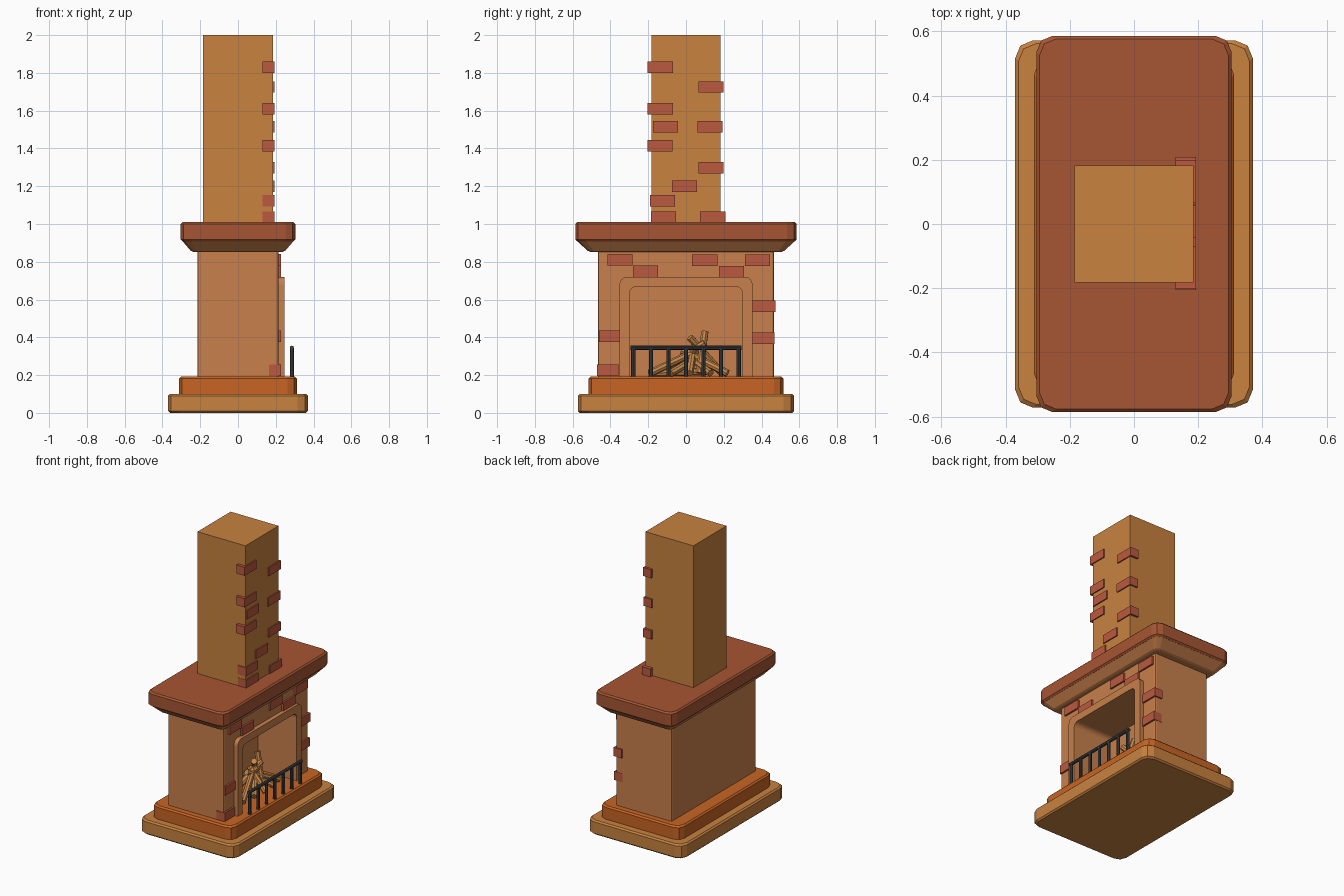
import bpy, bmesh, math
from mathutils import Vector

if "Cube" in bpy.data.objects:
    bpy.data.objects.remove(bpy.data.objects["Cube"])


def material(name, rgb):
    m = bpy.data.materials.new(name)
    m.diffuse_color = (*rgb, 1)
    m.use_nodes = True
    m.node_tree.nodes["Principled BSDF"].inputs["Base Color"].default_value = m.diffuse_color
    return m


TAN = material("tan_plaster", (0.58, 0.223, 0.05))
ORANGE = material("orange_tile", (0.58, 0.13, 0.017))
CLAY = material("clay_wall", (0.58, 0.216, 0.07))
RUST = material("rust_stone", (0.38, 0.09, 0.032))
BRICK = material("red_brick", (0.5, 0.1, 0.05))
IRON = material("dark_iron", (0.05, 0.055, 0.06))
WOOD = material("firewood", (0.58, 0.25, 0.07))


def finish(name, bm, mat):
    bmesh.ops.recalc_face_normals(bm, faces=bm.faces)
    me = bpy.data.meshes.new(name)
    bm.to_mesh(me)
    bm.free()
    me.materials.append(mat)
    ob = bpy.data.objects.new(name, me)
    bpy.context.collection.objects.link(ob)
    return ob


def loft(name, rings, mat, seg=2):
    """Stack of rounded rectangles: (half x, half y, z, corner radius)."""
    bm = bmesh.new()
    loops = []
    for hx, hy, z, r in rings:
        loop = []
        for i, (sx, sy) in enumerate([(1, 1), (-1, 1), (-1, -1), (1, -1)]):
            for k in range(seg + 1):
                a = math.pi / 2 * (i + k / seg)
                loop.append(bm.verts.new((sx * (hx - r) + r * math.cos(a),
                                          sy * (hy - r) + r * math.sin(a), z)))
        loops.append(loop)
    n = len(loops[0])
    for a, b in zip(loops, loops[1:]):
        for i in range(n):
            j = (i + 1) % n
            bm.faces.new((a[i], a[j], b[j], b[i]))
    bm.faces.new(loops[0])
    bm.faces.new(loops[-1])
    return finish(name, bm, mat)


def slab(name, hx, hy, z0, z1, r, mat, e=0.01):
    return loft(name, [(hx - e, hy - e, z0, r), (hx, hy, z0 + e, r),
                       (hx, hy, z1 - e, r), (hx - e, hy - e, z1, r)], mat)


def box(name, lo, hi, mat):
    bm = bmesh.new()
    bmesh.ops.create_cube(bm, size=1)
    lo, hi = Vector(lo), Vector(hi)
    for v in bm.verts:
        v.co = Vector([(lo[i] + hi[i]) / 2 + v.co[i] * (hi[i] - lo[i]) for i in range(3)])
    return finish(name, bm, mat)


def rod(name, p, q, r, mat, sides=8):
    p, q = Vector(p), Vector(q)
    bm = bmesh.new()
    bmesh.ops.create_cone(bm, cap_ends=True, segments=sides, radius1=r, radius2=r,
                          depth=(q - p).length)
    ob = finish(name, bm, mat)
    ob.location = (p + q) / 2
    ob.rotation_euler = (q - p).to_track_quat('Z', 'Y').to_euler()
    return ob


def arch(hw, z0, z1, r, seg=4):
    """Open outline (y, z) with rounded top corners."""
    pts = [(hw, z0)]
    for s, a0 in ((1, 0), (-1, math.pi / 2)):
        for k in range(seg + 1):
            a = a0 + math.pi / 2 * k / seg
            pts.append((s * (hw - r) + r * math.cos(a), z1 - r + r * math.sin(a)))
    return pts + [(-hw, z0)]


def extrude_x(bm, depth):
    res = bmesh.ops.extrude_face_region(bm, geom=bm.faces[:])
    for v in res["geom"]:
        if isinstance(v, bmesh.types.BMVert):
            v.co.x += depth


# stepped base
slab("base_slab", 0.37, 0.572, 0, 0.10, 0.055, TAN)
slab("hearth_slab", 0.312, 0.515, 0.09, 0.192, 0.05, ORANGE)

# body with hollow firebox
body = slab("fireplace_body", 0.215, 0.466, 0.18, 0.87, 0.01, CLAY, e=0.001)
bm = bmesh.new()
bm.faces.new([bm.verts.new((-0.055, y, z)) for y, z in arch(0.298, 0.1, 0.668, 0.035)])
extrude_x(bm, 0.4)
cutter = finish("firebox_cutter", bm, CLAY)
cutter.hide_render = True
cutter.hide_viewport = True
cut = body.modifiers.new("firebox", 'BOOLEAN')
cut.operation = 'DIFFERENCE'
cut.solver = 'EXACT'
cut.object = cutter

# raised frame round the opening
bm = bmesh.new()
outer = [bm.verts.new((0.205, y, z)) for y, z in arch(0.352, 0.19, 0.72, 0.04)]
inner = [bm.verts.new((0.205, y, z)) for y, z in arch(0.298, 0.19, 0.668, 0.035)]
for i in range(len(outer) - 1):
    bm.faces.new((outer[i], outer[i + 1], inner[i + 1], inner[i]))
extrude_x(bm, 0.04)
finish("opening_frame", bm, CLAY)

# mantel: tapered underside and shelf
loft("mantel_underside", [(0.235, 0.505, 0.852, 0.02), (0.25, 0.52, 0.858, 0.03),
                          (0.293, 0.575, 0.908, 0.045), (0.293, 0.575, 0.93, 0.045)], CLAY)
slab("mantel_shelf", 0.304, 0.586, 0.908, 1.01, 0.05, RUST)

# chimney
box("chimney", (-0.185, -0.183, 1.0), (0.185, 0.183, 2.0), TAN)

# scattered bricks: (y start, z centre)
chimney_bricks = [(-0.203, 1.83), (0.065, 1.725), (-0.203, 1.61), (-0.175, 1.515),
                  (0.06, 1.515), (-0.205, 1.415), (0.065, 1.298), (-0.075, 1.2),
                  (-0.19, 1.123), (-0.185, 1.035), (0.075, 1.035)]
wall_bricks = [(-0.415, 0.81), (-0.28, 0.75), (0.033, 0.808), (0.175, 0.748), (0.313, 0.808),
               (0.342, 0.565), (0.335, 0.395), (-0.46, 0.405), (-0.47, 0.225)]
for label, front, bricks in (("chimney", 0.193, chimney_bricks), ("wall", 0.227, wall_bricks)):
    for i, (y, z) in enumerate(bricks):
        w = 0.112 if label == "wall" and y < -0.42 else 0.133
        box(f"{label}_brick_{i}", (front - 0.063, y, z - 0.03), (front, y + w, z + 0.03), BRICK)

# fire guard
rod("guard_rail", (0.285, -0.293, 0.345), (0.285, 0.293, 0.345), 0.011, IRON)
for i in range(7):
    y = -0.279 + 0.093 * i
    rod(f"guard_bar_{i}", (0.285, y, 0.188), (0.285, y, 0.345), 0.011, IRON)

# firewood heap
logs = [((0.17, -0.19, 0.21), (0.08, 0.06, 0.33)), ((0.05, -0.15, 0.21), (0.11, 0.10, 0.37)),
        ((0.16, 0.22, 0.21), (0.08, -0.02, 0.33)), ((0.02, 0.19, 0.21), (0.11, 0.02, 0.40)),
        ((0.20, 0.02, 0.21), (0.06, 0.04, 0.34)), ((0.0, -0.02, 0.21), (0.12, 0.05, 0.35)),
        ((0.14, 0.07, 0.21), (0.08, 0.10, 0.43)), ((0.18, -0.08, 0.21), (0.07, 0.09, 0.31)),
        ((0.12, -0.20, 0.21), (0.12, 0.12, 0.22)), ((0.19, 0.13, 0.21), (0.05, 0.0, 0.31))]
for i, (p, q) in enumerate(logs):
    rod(f"log_{i}", p, q, 0.02, WOOD)
